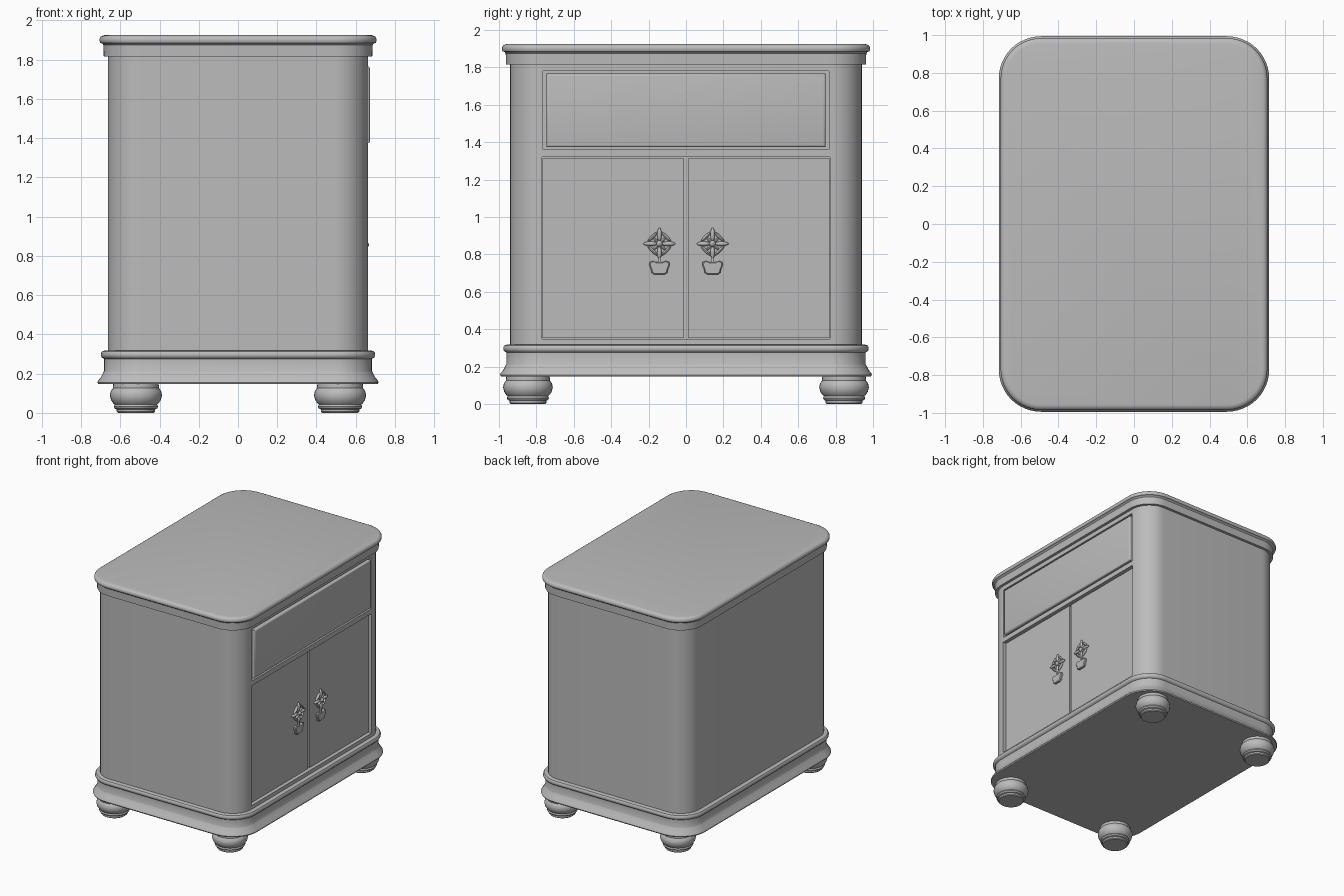
import bpy, bmesh, math
from mathutils import Matrix, Vector

if "Cube" in bpy.data.objects:
    bpy.data.objects.remove(bpy.data.objects["Cube"])

grey = bpy.data.materials.new("painted grey")
grey.diffuse_color = (0.5, 0.5, 0.5, 1)
grey.use_nodes = True
grey.node_tree.nodes["Principled BSDF"].inputs["Base Color"].default_value = grey.diffuse_color

HX, HY, R = 0.662, 0.94, 0.17      # carcass half sizes and corner radius
DOOR_X = 0.638                     # recessed door face


def finish(bm, name, angle=35):
    bmesh.ops.recalc_face_normals(bm, faces=bm.faces)
    me = bpy.data.meshes.new(name)
    bm.to_mesh(me)
    bm.free()
    ob = bpy.data.objects.new(name, me)
    bpy.context.collection.objects.link(ob)
    me.materials.append(grey)
    bpy.ops.object.select_all(action='DESELECT')
    bpy.context.view_layer.objects.active = ob
    ob.select_set(True)
    bpy.ops.object.shade_smooth_by_angle(angle=math.radians(angle))
    return ob


def bridge(bm, rings):
    """Skin a stack of equal vertex rings and cap both ends."""
    for a, b in zip(rings, rings[1:]):
        n = len(a)
        for i in range(n):
            bm.faces.new((a[i], a[(i + 1) % n], b[(i + 1) % n], b[i]))
    bm.faces.new(rings[0])
    bm.faces.new(rings[-1])


def rounded_stack(name, profile, seg=12):
    """Rounded rectangle swept through (outward offset, z) steps."""
    bm = bmesh.new()
    rings = []
    for off, z in profile:
        ring = []
        for k, (sx, sy) in enumerate(((1, 1), (-1, 1), (-1, -1), (1, -1))):
            for i in range(seg + 1):
                a = math.pi / 2 * (k + i / seg)
                ring.append(bm.verts.new((sx * (HX - R) + (R + off) * math.cos(a),
                                          sy * (HY - R) + (R + off) * math.sin(a), z)))
        rings.append(ring)
    bridge(bm, rings)
    return finish(bm, name)


def box(bm, x0, x1, y0, y1, z0, z1):
    m = Matrix.Translation(((x0 + x1) / 2, (y0 + y1) / 2, (z0 + z1) / 2))
    m = m @ Matrix.Diagonal((x1 - x0, y1 - y0, z1 - z0, 1))
    return bmesh.ops.create_cube(bm, size=1, matrix=m)['verts']


def ball(bm, x, y, z, sx, sy, sz, rot=0):
    m = (Matrix.Translation((x, y, z)) @ Matrix.Rotation(rot, 4, 'X')
         @ Matrix.Diagonal((sx, sy, sz, 1)))
    bmesh.ops.create_uvsphere(bm, u_segments=12, v_segments=8, radius=1, matrix=m)


# carcass with shallow openings for the drawer and the doors
carcass = rounded_stack("carcass", [(0, 0.30), (0, 1.83)])
for y, z0, z1 in ((0.765, 1.36, 1.78), (0.77, 0.348, 1.32)):
    bm = bmesh.new()
    box(bm, 0.60, 0.80, -y, y, z0, z1)
    cutter = finish(bm, "opening_cutter")
    cutter.hide_render = True
    mod = carcass.modifiers.new("opening", 'BOOLEAN')
    mod.object = cutter
    mod.solver = 'EXACT'
    bpy.context.view_layer.objects.active = carcass
    bpy.ops.object.modifier_apply(modifier=mod.name)
    bpy.data.objects.remove(cutter)
bpy.ops.object.select_all(action='DESELECT')
carcass.select_set(True)
bpy.ops.object.shade_smooth_by_angle(angle=math.radians(35))

# moulded top and plinth
rounded_stack("top", [(0.022, 1.815), (0.024, 1.875), (0.030, 1.882), (0.040, 1.886),
                      (0.044, 1.895), (0.044, 1.906), (0.038, 1.917), (0.026, 1.923),
                      (0.016, 1.925)])
rounded_stack("plinth", [(0.050, 0.148), (0.054, 0.156), (0.050, 0.166), (0.038, 0.180),
                         (0.028, 0.200), (0.024, 0.206), (0.020, 0.214), (0.020, 0.275),
                         (0.030, 0.280), (0.037, 0.290), (0.037, 0.304), (0.030, 0.314),
                         (0.015, 0.318), (-0.01, 0.318)])

# turned bun feet
foot_profile = [(0.092, 0), (0.098, 0.006), (0.098, 0.018), (0.108, 0.022), (0.113, 0.032),
                (0.108, 0.042), (0.115, 0.048), (0.127, 0.066), (0.133, 0.090),
                (0.128, 0.112), (0.117, 0.126), (0.118, 0.132), (0.115, 0.150)]
for fx, xn in ((0.52, "door_side"), (-0.52, "rear")):
    for fy, yn in ((0.845, "right"), (-0.845, "left")):
        bm = bmesh.new()
        rings = [[bm.verts.new((fx + r * math.cos(math.tau * i / 32),
                                fy + r * math.sin(math.tau * i / 32), z)) for i in range(32)]
                 for r, z in foot_profile]
        bridge(bm, rings)
        finish(bm, f"foot_{xn}_{yn}")

# drawer front with softened edges
bm = bmesh.new()
verts = box(bm, 0.59, 0.673, -0.747, 0.747, 1.373, 1.766)
edges = [e for e in bm.edges if all(v.co.x > 0.65 for v in e.verts)]
bmesh.ops.bevel(bm, geom=edges, offset=0.014, segments=3, profile=0.5, affect='EDGES')
finish(bm, "drawer_front")

for side, label in ((-1, "left"), (1, "right")):
    # door
    bm = bmesh.new()
    ya, yb = sorted((side * 0.010, side * 0.766))
    box(bm, 0.59, DOOR_X, ya, yb, 0.353, 1.314)
    finish(bm, "door_" + label)

    # pierced diamond plate: crossed petals, outer bars and bead details
    cy, cz = side * 0.142, 0.857
    x = DOOR_X + 0.006
    bm = bmesh.new()
    for k in range(4):
        a = k * math.pi / 2
        d = Vector((math.cos(a), math.sin(a)))
        e = Vector((math.cos(a + math.pi / 4), math.sin(a + math.pi / 4)))
        ball(bm, x, cy + d.x * 0.048, cz + d.y * 0.048, 0.014, 0.038, 0.012, a)
        ball(bm, x, cy + e.x * 0.052, cz + e.y * 0.052, 0.012, 0.009, 0.036, a + math.pi / 4)
        ball(bm, x, cy + e.x * 0.026, cz + e.y * 0.026, 0.012, 0.026, 0.007, a + math.pi / 4)
    ball(bm, x, cy, cz, 0.024, 0.018, 0.018)
    finish(bm, "handle_plate_" + label)

    # hanging pull
    half = [(0.020, 0.758), (0.036, 0.766), (0.053, 0.758), (0.055, 0.742),
            (0.046, 0.722), (0.042, 0.702), (0.028, 0.692)]
    outline = half + [(-y, z) for y, z in reversed(half)]
    bm = bmesh.new()
    rings = [[bm.verts.new((px, cy + y * s, 0.73 + (z - 0.73) * s)) for y, z in outline]
             for px, s in ((DOOR_X - 0.002, 1), (DOOR_X + 0.012, 1), (DOOR_X + 0.018, 0.88))]
    bridge(bm, rings)
    box(bm, DOOR_X - 0.002, DOOR_X + 0.014, cy - 0.008, cy + 0.008, 0.750, 0.795)
    finish(bm, "handle_pull_" + label)
